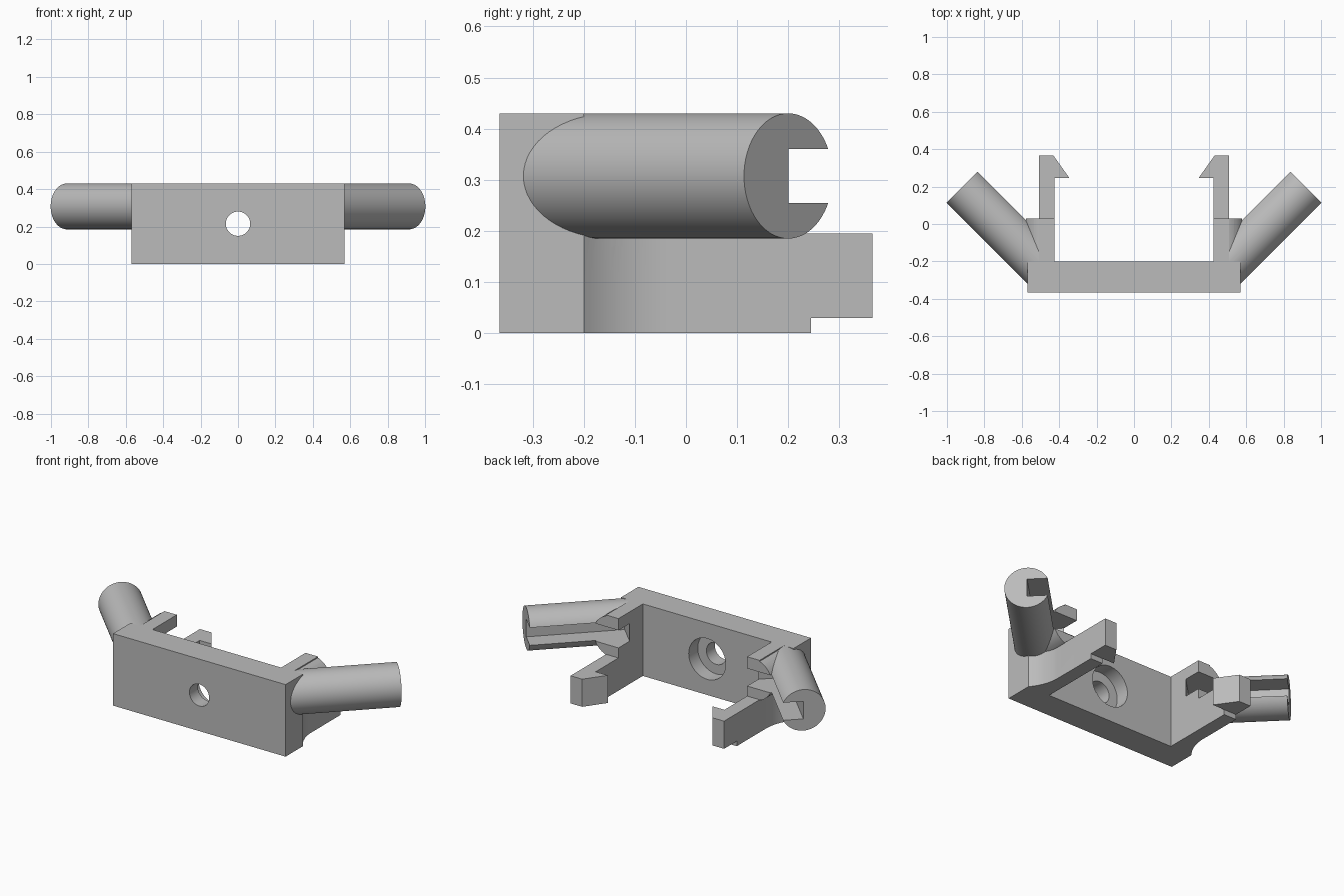
import bpy, bmesh, math
from mathutils import Matrix, Vector

if "Cube" in bpy.data.objects:
    bpy.data.objects.remove(bpy.data.objects["Cube"])

GREY = (0.5, 0.5, 0.5, 1)
mat = bpy.data.materials.new("plain_grey")
mat.use_nodes = True
mat.diffuse_color = GREY
mat.node_tree.nodes["Principled BSDF"].inputs["Base Color"].default_value = GREY


def finish(name, bm):
    bmesh.ops.recalc_face_normals(bm, faces=bm.faces)
    mesh = bpy.data.meshes.new(name)
    bm.to_mesh(mesh)
    bm.free()
    ob = bpy.data.objects.new(name, mesh)
    bpy.context.collection.objects.link(ob)
    mesh.materials.append(mat)
    return ob


def prism(name, outline, z0, z1):
    """Extrude a plan outline from z0 to z1."""
    bm = bmesh.new()
    face = bm.faces.new([bm.verts.new((x, y, z0)) for x, y in outline])
    top = bmesh.ops.extrude_face_region(bm, geom=[face])["geom"]
    verts = [g for g in top if isinstance(g, bmesh.types.BMVert)]
    bmesh.ops.translate(bm, verts=verts, vec=(0, 0, z1 - z0))
    return finish(name, bm)


def box(name, x0, x1, y0, y1, z0, z1):
    return prism(name, [(x0, y0), (x1, y0), (x1, y1), (x0, y1)], z0, z1)


def rod(name, start, end, radius):
    start, end = Vector(start), Vector(end)
    axis = end - start
    place = Matrix.Translation((start + end) / 2) @ axis.to_track_quat('Z', 'Y').to_matrix().to_4x4()
    bm = bmesh.new()
    bmesh.ops.create_cone(bm, cap_ends=True, segments=64, radius1=radius, radius2=radius,
                          depth=axis.length, matrix=place)
    return finish(name, bm)


def combine(target, other, operation):
    """Apply a boolean and discard the helper."""
    mod = target.modifiers.new("cut", 'BOOLEAN')
    mod.operation, mod.object, mod.solver = operation, other, 'EXACT'
    bpy.context.view_layer.objects.active = target
    bpy.ops.object.modifier_apply(modifier=mod.name)
    bpy.data.objects.remove(other)


def smooth(ob):
    bpy.ops.object.select_all(action='DESELECT')
    ob.select_set(True)
    bpy.context.view_layer.objects.active = ob
    bpy.ops.object.shade_smooth_by_angle(angle=math.radians(30))


def mirror(ob):
    ob.modifiers.new("mirror", 'MIRROR').use_axis[0] = True


# Back plate with a counterbored screw hole
HALF, FRONT, BACK, TOP = 0.57, -0.365, -0.2, 0.43
plate = box("back_plate", -HALF, HALF, FRONT, BACK, 0, TOP)
combine(plate, rod("hole", (0, -0.5, 0.215), (0, 0, 0.215), 0.065), 'DIFFERENCE')
combine(plate, rod("counterbore", (0, -0.285, 0.215), (0, 0, 0.215), 0.122), 'DIFFERENCE')
smooth(plate)

# Side arm, flared into the plate by a concave arc
INNER, OUTER, TIP, STEP = 0.425, 0.507, 0.245, 0.03
flare = HALF - OUTER
length = 0.17
radius = (length ** 2 + flare ** 2) / (2 * flare)
sweep = math.asin(length / radius)
arc = []
for i in range(13):
    a = sweep * (1 - i / 12)
    arc.append((OUTER + radius * (1 - math.cos(a)), BACK + length - radius * math.sin(a)))
root = [(INNER, BACK - 0.02), (HALF - 0.01, BACK - 0.02), (HALF - 0.01, BACK)]
arm = prism("side_arm", root + arc + [(OUTER, TIP), (INNER, TIP)], 0, 0.195)
combine(arm, prism("arm_web", root + arc + [(OUTER, STEP), (INNER, STEP)], 0.1, 0.3), 'UNION')
combine(arm, box("arm_top", INNER, OUTER, BACK - 0.02, STEP, 0.25, TOP), 'UNION')

# Bent tube: a short straight stub and a long diagonal
R, MID = 0.1225, 0.3075
elbow = Vector((0.4675, -0.2475, MID))
along = Vector((1, 1, 0)).normalized()
across = Vector((-1, 1, 0)).normalized()
combine(arm, rod("stub", (elbow.x, BACK - 0.05, MID), (elbow.x, STEP, MID), R), 'UNION')
combine(arm, rod("diagonal", elbow - along * 0.015, elbow + along * 0.633, R), 'UNION')

# Clear the space between the arms, then cut the slot down the tube
combine(arm, box("clearance", 0, INNER, BACK, 1, -1, 1), 'DIFFERENCE')
corners = [(0.092, 0), (0.8, 0), (0.8, 0.3), (0.092, 0.3)]
slot = [(elbow + along * u + across * v).to_2d() for u, v in corners]
combine(arm, prism("slot", slot, 0.255, 0.36), 'DIFFERENCE')
smooth(arm)
mirror(arm)

# Barbed hook at the end of each arm
hook = prism("hook", [(OUTER, TIP), (OUTER, 0.365), (0.43, 0.365), (0.345, TIP)], 0.03, 0.195)
mirror(hook)
